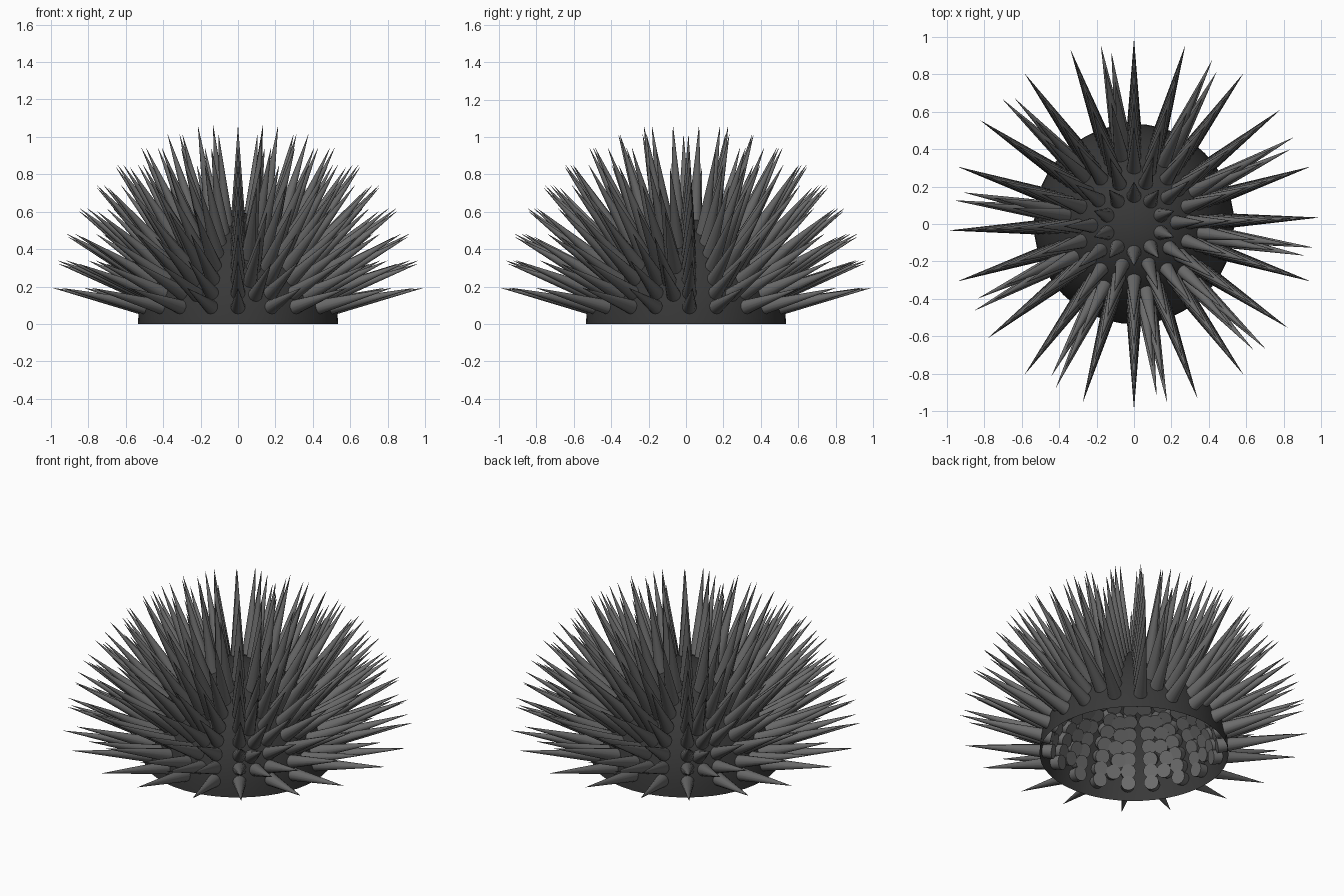
import bpy, bmesh, math
from mathutils import Matrix, Vector

if "Cube" in bpy.data.objects:
    bpy.data.objects.remove(bpy.data.objects["Cube"])

RX, RZ = 0.535, 0.595   # shell half-width and height


def make_object(name, bm, shade):
    mesh = bpy.data.meshes.new(name)
    bm.to_mesh(mesh)
    bm.free()
    obj = bpy.data.objects.new(name, mesh)
    bpy.context.collection.objects.link(obj)
    mat = bpy.data.materials.new(name + "_grey")
    mat.diffuse_color = (shade, shade, shade, 1)
    mat.use_nodes = True
    mat.node_tree.nodes["Principled BSDF"].inputs["Base Color"].default_value = mat.diffuse_color
    mesh.materials.append(mat)
    bpy.ops.object.select_all(action='DESELECT')
    bpy.context.view_layer.objects.active = obj
    obj.select_set(True)
    bpy.ops.object.shade_smooth_by_angle(angle=math.radians(35))
    return obj


def direction(el, az):
    el, az = math.radians(el), math.radians(az)
    return Vector((math.cos(el) * math.cos(az),
                   math.cos(el) * math.sin(az), math.sin(el)))


def add_spike(bm, tip_el, az):
    # root just inside the shell, tip leaning slightly upwards
    d = direction(tip_el - 1 - 2.5 * tip_el / 78, az)
    surface = 1 / math.sqrt((d.x ** 2 + d.y ** 2) / RX ** 2 + d.z ** 2 / RZ ** 2)
    root = d * (surface - 0.06)
    t = direction(tip_el, az)
    tip = t * (0.990 + 0.096 * t.z)
    axis = tip - root
    rot = axis.to_track_quat('Z', 'Y').to_matrix().to_4x4()
    bmesh.ops.create_cone(
        bm, cap_ends=True, segments=14, radius1=0.043, radius2=0.0005,
        depth=axis.length, matrix=Matrix.Translation((root + tip) / 2) @ rot)


# Hollow dome, open underneath
bm = bmesh.new()
bmesh.ops.create_uvsphere(bm, u_segments=48, v_segments=24, radius=1)
bmesh.ops.scale(bm, vec=(RX, RX, RZ), verts=bm.verts)
low = [v for v in bm.verts if v.co.z < -0.001]
bmesh.ops.delete(bm, geom=low, context='VERTS')
make_object("dome_shell", bm, 0.04)

# Twenty upright columns of spikes, thinning to every other column at the top
bm = bmesh.new()
for ring in range(9):
    el = 11 + ring * 67 / 8
    for i in range(20):
        if (ring == 8 and i % 2) or (ring == 7 and i % 2 == 0):
            continue
        add_spike(bm, el, 90 + 18 * i + 2 * (i % 2))
    # extra spikes between every second pair of columns
    if 1 <= ring <= 5:
        for i in range(10):
            add_spike(bm, el - 1, -81 + 36 * i + (1.5 if ring % 2 else -1.5))
make_object("spikes", bm, 0.15)
